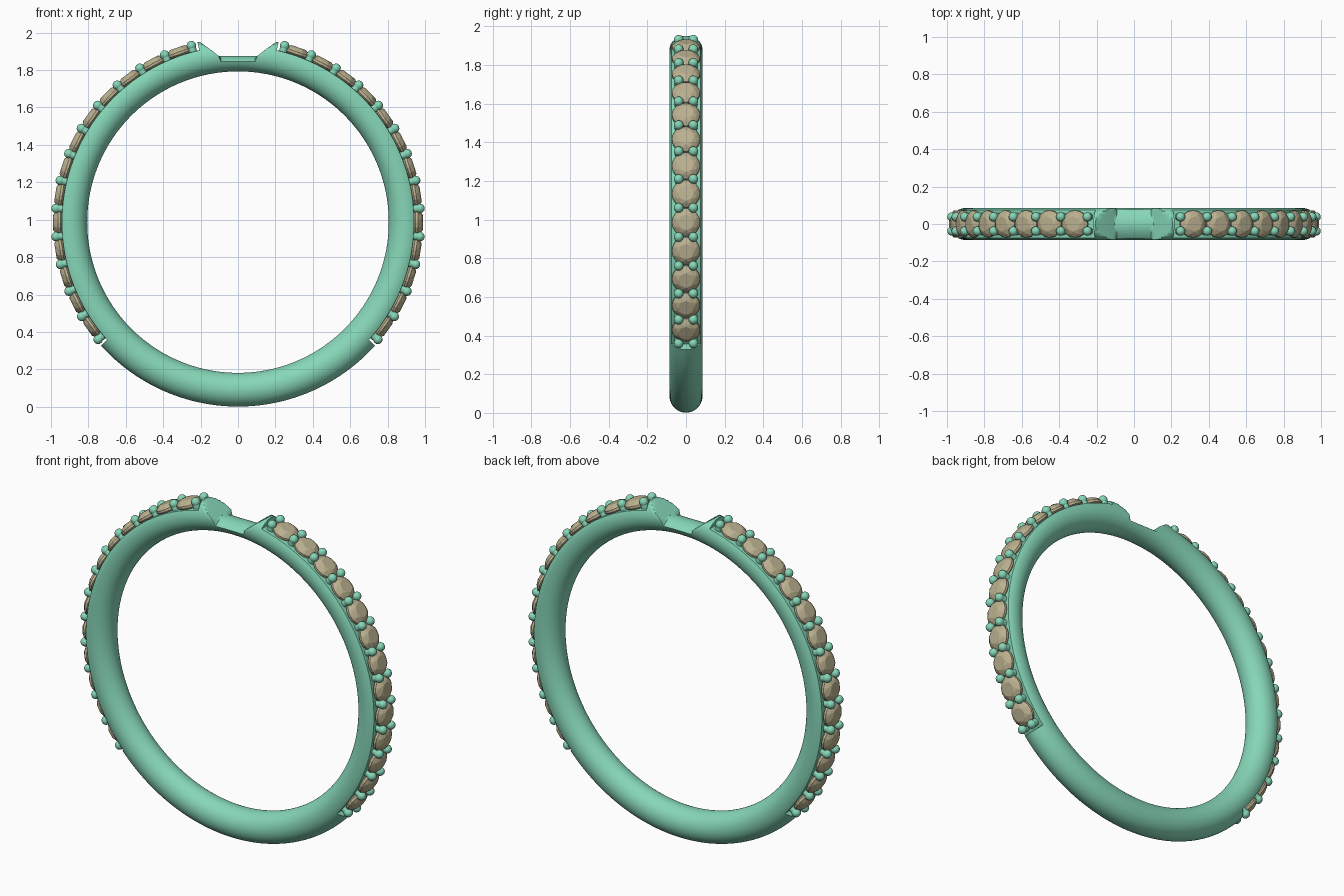
import bpy, bmesh
from math import sin, cos, pi, radians, sqrt
from mathutils import Matrix, Vector

if "Cube" in bpy.data.objects:
    bpy.data.objects.remove(bpy.data.objects["Cube"])

CZ = 0.987                 # ring centre height
MAJ, TH, HW = 0.896, 0.090, 0.086   # band centre radius, half thickness, half width
TOP, STEP, N = 75.2, 8.86, 13       # first prong angle, spacing, stones per side
WALL_HI, WALL_LO, SEAT_R = 77.3, -42.0, 0.942


def material(name, col):
    m = bpy.data.materials.new(name)
    m.diffuse_color = (*col, 1)
    m.use_nodes = True
    m.node_tree.nodes["Principled BSDF"].inputs["Base Color"].default_value = m.diffuse_color
    return m


metal = material("green_metal", (0.24, 0.68, 0.48))
gem = material("tan_gem", (0.50, 0.44, 0.28))


def make_object(name, bm, mat, smooth=None, mirror=False):
    bmesh.ops.recalc_face_normals(bm, faces=bm.faces)
    me = bpy.data.meshes.new(name)
    bm.to_mesh(me)
    bm.free()
    me.materials.append(mat)
    ob = bpy.data.objects.new(name, me)
    bpy.context.collection.objects.link(ob)
    bpy.context.view_layer.objects.active = ob
    ob.select_set(True)
    if smooth:
        bpy.ops.object.shade_smooth_by_angle(angle=radians(smooth))
    ob.select_set(False)
    if mirror:
        mod = ob.modifiers.new("mirror", 'MIRROR')
        mod.use_mirror_merge = False
    return ob


def frame(deg, r, y=0):
    """Local x = along the band, y = across it, z = outward."""
    a = radians(deg)
    m = Matrix.Translation((r * cos(a), y, CZ + r * sin(a)))
    return m @ Matrix.Rotation(pi / 2 - a, 4, 'Y')


# Band: round section swept around, cut down at the stone seats and top notch
def limit(deg, y, seat):
    if seat:
        return SEAT_R
    a = radians(deg)
    if 70 < deg < 110:
        x = abs(cos(a)) * 0.95
        z = 1.876 - 0.036 * (y / HW) ** 2 if x < 0.11 else 1.876 + (x - 0.11) * 0.85
        return (z - CZ) / sin(a)
    return 2


def section(deg, seat, n=48):
    pts = []
    for i in range(n):
        t = 2 * pi * i / n
        y, r = HW * sin(t), MAJ + TH * cos(t)
        lim = limit(deg, y, seat)
        if r > lim:
            r = lim
            chord = HW * sqrt(max(0, 1 - ((r - MAJ) / TH) ** 2))
            y = max(-chord, min(chord, y))
        pts.append((y, r))
    return pts


stations = []
for d in range(-90, 270):
    side = d if d <= 90 else 180 - d
    stations.append((d, WALL_LO < side < WALL_HI))
for w in (WALL_LO, WALL_HI, 180 - WALL_HI, 180 - WALL_LO):
    stations = [s for s in stations if abs(s[0] - w) > 0.1]
    inner = 0.01 if w in (WALL_LO, 180 - WALL_HI) else -0.01
    stations += [(w + inner, True), (w - inner, False)]
stations += [(83.35, False), (96.65, False)]
stations.sort()

bm = bmesh.new()
rings = []
for d, seat in stations:
    a = radians(d)
    rings.append([bm.verts.new((r * cos(a), y, CZ + r * sin(a))) for y, r in section(d, seat)])
for k, ring in enumerate(rings):
    nxt = rings[(k + 1) % len(rings)]
    for i in range(len(ring)):
        j = (i + 1) % len(ring)
        bm.faces.new((ring[i], ring[j], nxt[j], nxt[i]))
make_object("band", bm, metal, smooth=30)

# Stones: faceted round cut, hull of a few rings, point sunk into the band
bm = bmesh.new()
for s in range(N):
    m = frame(TOP - (s + 0.5) * STEP, 0)
    pts = [Vector((0, 0, 0.895))]
    for count, rad, h, off in ((8, 0.040, 0.988, 0), (8, 0.058, 0.979, 0.5),
                               (16, 0.073, 0.963, 0), (16, 0.073, 0.950, 0)):
        for i in range(count):
            t = 2 * pi * (i + off) / count
            pts.append(Vector((rad * cos(t), rad * sin(t), h)))
    vs = [bm.verts.new(m @ p) for p in pts]
    bmesh.ops.convex_hull(bm, input=vs)
make_object("stones", bm, gem, mirror=True)

# Prongs: pairs of round-topped posts between the stones
bm = bmesh.new()
for s in range(N + 1):
    for y in (-0.038, 0.038):
        d = TOP - s * STEP
        bmesh.ops.create_uvsphere(bm, u_segments=16, v_segments=10, radius=0.025,
                                  matrix=frame(d, 0.976, y))
        bmesh.ops.create_cone(bm, cap_ends=True, segments=16, radius1=0.021, radius2=0.021,
                              depth=0.05, matrix=frame(d, 0.949, y))
make_object("prongs", bm, metal, smooth=40, mirror=True)
